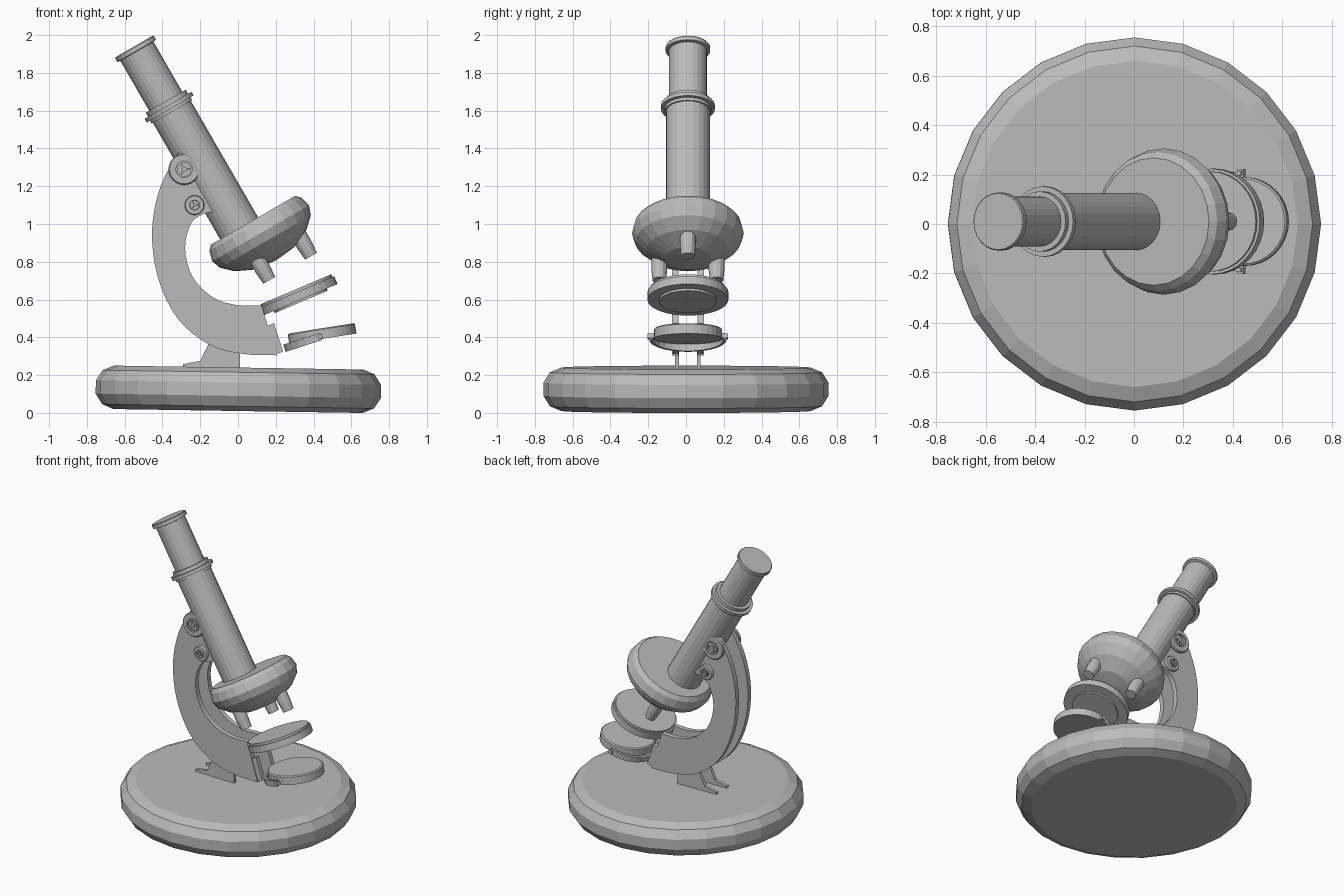
import bpy, bmesh, math
from mathutils import Matrix, Vector

cube = bpy.data.objects.get("Cube")
if cube:
    bpy.data.objects.remove(cube, do_unlink=True)

grey = bpy.data.materials.new("plain_grey")
grey.use_nodes = True
COLOUR = (0.5, 0.5, 0.5, 1)
grey.diffuse_color = COLOUR
grey.node_tree.nodes["Principled BSDF"].inputs["Base Color"].default_value = COLOUR

MID = 0.01  # y of the instrument's middle plane


def frame(x, z, tilt=0, y=MID):
    """Placement with the local z axis leaned in the xz plane."""
    return Matrix.Translation((x, y, z)) @ Matrix.Rotation(math.radians(tilt), 4, 'Y')


def finish(bm, name, matrix=Matrix()):
    bmesh.ops.remove_doubles(bm, verts=bm.verts, dist=1e-5)
    bmesh.ops.recalc_face_normals(bm, faces=bm.faces)
    mesh = bpy.data.meshes.new(name)
    bm.to_mesh(mesh)
    bm.free()
    mesh.materials.append(grey)
    obj = bpy.data.objects.new(name, mesh)
    obj.matrix_world = matrix
    bpy.context.collection.objects.link(obj)
    return obj


def lathe(name, profile, matrix, sides=24):
    """Spin (radius, height) points about the local z axis."""
    bm = bmesh.new()
    verts = [bm.verts.new((r, 0, z)) for r, z in profile]
    edges = [bm.edges.new(pair) for pair in zip(verts, verts[1:])]
    bmesh.ops.spin(bm, geom=verts + edges, cent=(0, 0, 0), axis=(0, 0, 1),
                   angle=math.tau, steps=sides)
    return finish(bm, name, matrix)


def plate(name, outline, y0, y1):
    """Extrude an xz outline from y0 to y1."""
    bm = bmesh.new()
    face = bm.faces.new([bm.verts.new((x, y0, z)) for x, z in outline])
    out = bmesh.ops.extrude_face_region(bm, geom=[face])
    moved = [v for v in out["geom"] if isinstance(v, bmesh.types.BMVert)]
    bmesh.ops.translate(bm, verts=moved, vec=(0, y1 - y0, 0))
    return finish(bm, name)


def box(name, size, matrix):
    bm = bmesh.new()
    bmesh.ops.create_cube(bm, size=1)
    bmesh.ops.scale(bm, vec=size, verts=bm.verts)
    return finish(bm, name, matrix)


def smooth_path(points, steps=4):
    """Catmull-Rom curve through the points."""
    pts = [Vector(p) for p in points]
    pts = [2 * pts[0] - pts[1]] + pts + [2 * pts[-1] - pts[-2]]
    path = []
    for a, b, c, d in zip(pts, pts[1:], pts[2:], pts[3:]):
        for i in range(steps):
            t = i / steps
            path.append(0.5 * (2 * b + (c - a) * t + (2 * a - 5 * b + 4 * c - d) * t * t
                               + (3 * b - a - 3 * c + d) * t ** 3))
    return [tuple(p) for p in path + [pts[-2]]]


# Heavy round base, leaning very slightly
lathe("base", [(0, 0), (0.66, 0), (0.72, 0.025), (0.755, 0.08), (0.755, 0.15),
               (0.72, 0.205), (0.66, 0.23), (0, 0.23)], frame(0, 0.01, 0.9, 0))

# Body tube, eyepiece and collar share one leaning axis (heights run down from the top)
tube_frame = frame(-0.55, 1.94, -30)
lathe("body_tube", [(0, -0.36), (0.116, -0.36), (0.116, -1.2), (0, -1.2)], tube_frame)
lathe("eyepiece_tube", [(0, -0.02), (0.101, -0.02), (0.101, -0.4), (0, -0.4)], tube_frame)
lathe("eyepiece_cap", [(0, 0), (0.114, 0), (0.118, -0.005), (0.118, -0.027),
                       (0.1, -0.03), (0, -0.03)], tube_frame)
lathe("collar", [(0.09, -0.335), (0.122, -0.335), (0.122, -0.36), (0.143, -0.36),
                 (0.143, -0.382), (0.124, -0.382), (0.124, -0.4), (0.1, -0.4)], tube_frame)

# Rounded nosepiece with three objectives
nose_frame = frame(0.08, 1.02, -30)
lathe("nosepiece", [(0, 0), (0.258, 0), (0.282, -0.025), (0.296, -0.08), (0.278, -0.13),
                    (0.22, -0.185), (0.12, -0.232), (0, -0.245)], nose_frame)
for i in range(3):
    a = math.tau * i / 3
    spot = Matrix.Translation((0.17 * math.cos(a), 0.175 * math.sin(a), 0))
    lathe(f"objective_{i + 1}", [(0, -0.12), (0.042, -0.12), (0.042, -0.25),
                                 (0.036, -0.318), (0, -0.318)], nose_frame @ spot, 12)

# Curved arm of two matching plates, with feet, end bars and focus knobs on both sides
outer = smooth_path([(-0.31, 1.39), (-0.41, 1.2), (-0.455, 0.97), (-0.425, 0.72),
                     (-0.32, 0.5), (-0.15, 0.36), (0.03, 0.312), (0.205, 0.305)])
inner = smooth_path([(0.125, 0.57), (0, 0.57), (-0.13, 0.61), (-0.24, 0.72),
                     (-0.28, 0.87), (-0.25, 1.0), (-0.19, 1.05), (-0.135, 1.065)])
arm = outer + inner + [(-0.07, 1.06), (-0.22, 1.33)]
foot = [(-0.14, 0.4), (-0.2, 0.275), (-0.29, 0.258), (-0.29, 0.235), (0.01, 0.225), (0.01, 0.33)]
end_bar = [(0.155, 0.46), (0.19, 0.475), (0.24, 0.325), (0.2, 0.31)]


def knob(name, x, z, radius, side):
    """Dished knob facing outwards from one arm plate."""
    place = Matrix.Translation((x, MID + side * 0.08, z)) @ Matrix.Rotation(
        -side * math.pi / 2, 4, 'X')
    ring = radius * 0.55
    lathe(name, [(0, 0), (radius, 0), (radius, 0.018), (radius * 0.93, 0.024), (ring, 0.024),
                 (ring, 0.034), (ring * 0.8, 0.034), (ring * 0.8, 0.02), (0, 0.02)], place)
    lathe(name + "_hub", [(0, 0.015), (ring * 0.3, 0.015), (ring * 0.3, 0.03), (0, 0.03)],
          place, 12)
    for i in range(3):
        turn = Matrix.Rotation(math.tau * i / 3, 4, 'Z') @ Matrix.Translation(
            (ring * 0.5, 0, 0.022))
        box(f"{name}_spoke_{i + 1}", (ring * 0.75, ring * 0.2, 0.012), place @ turn)


for side, word in ((-1, "right"), (1, "left")):
    near, far = MID + side * 0.05, MID + side * 0.085
    plate(f"arm_plate_{word}", arm, near, far)
    plate(f"foot_{word}", foot, MID + side * 0.047, MID + side * 0.068)
    plate(f"end_bar_{word}", end_bar, near, MID + side * 0.08)
    knob(f"coarse_knob_{word}", -0.285, 1.29, 0.083, side)
    knob(f"fine_knob_{word}", -0.23, 1.1, 0.052, side)

# Tilted specimen stage
lathe("stage", [(0, 0.035), (0.203, 0.035), (0.203, 0.02), (0.214, 0.02), (0.214, -0.025),
                (0.152, -0.025), (0.152, -0.037), (0, -0.037)], frame(0.32, 0.622, -23), 32)

# Mirror disc held in a half-ring fork
lathe("mirror", [(0, 0.028), (0.172, 0.028), (0.18, 0.022), (0.18, -0.028), (0, -0.028)],
      frame(0.445, 0.42, -9), 32)
bm = bmesh.new()
loop = [bm.verts.new((r, 0, z)) for r, z in ((0.188, -0.02), (0.204, -0.02),
                                             (0.204, 0.02), (0.188, 0.02))]
section = bm.faces.new(loop)
bmesh.ops.rotate(bm, verts=bm.verts, cent=(0, 0, 0), matrix=Matrix.Rotation(math.pi / 2, 3, 'Z'))
bmesh.ops.spin(bm, geom=[section], cent=(0, 0, 0), axis=(0, 0, 1), angle=math.pi, steps=14)
fork_frame = frame(0.44, 0.405, -18)
finish(bm, "mirror_fork", fork_frame)
for side, word in ((-1, "right"), (1, "left")):
    box(f"mirror_pivot_{word}", (0.025, 0.04, 0.025),
        fork_frame @ Matrix.Translation((-0.005, side * 0.193, 0)))
